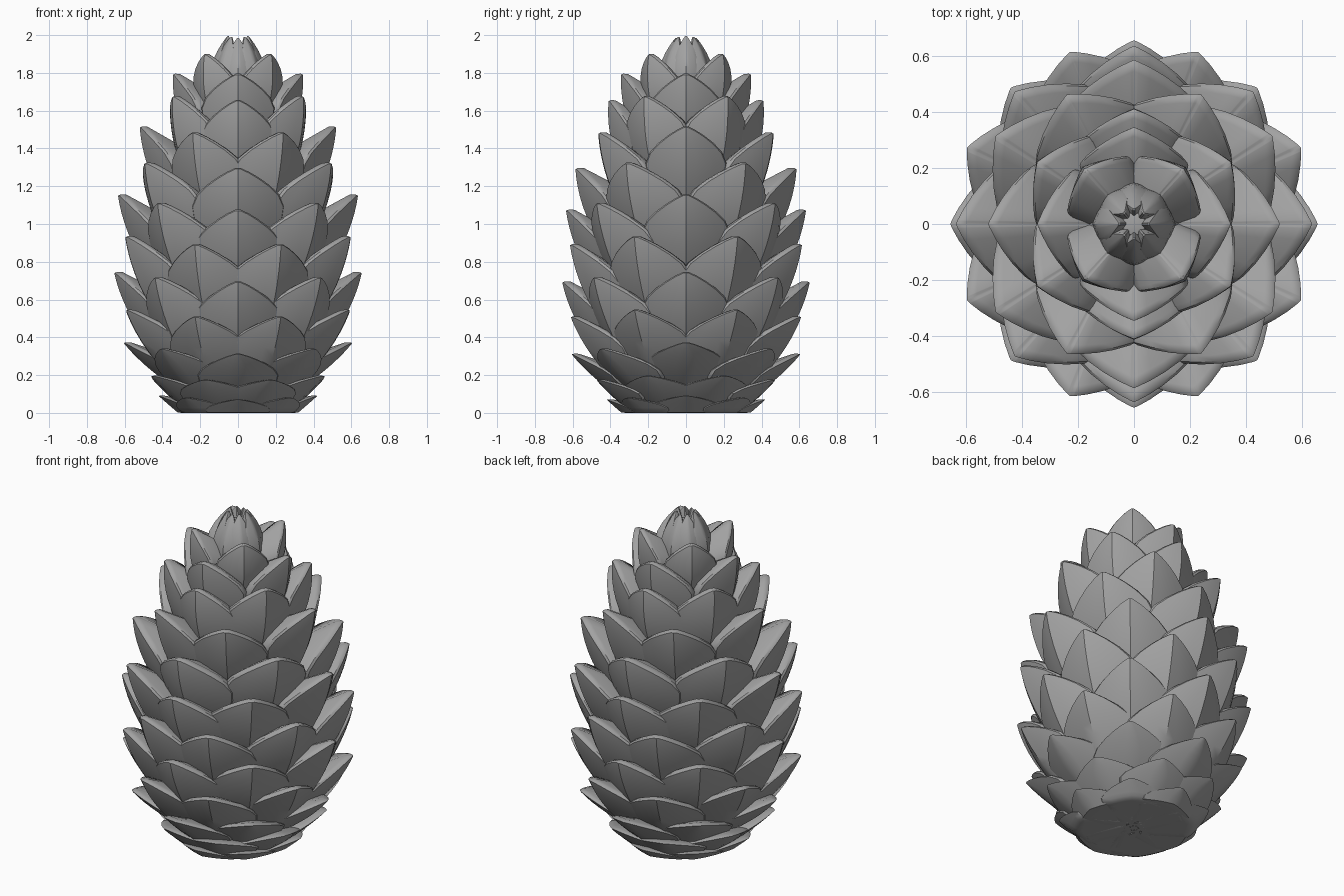
import bpy, bmesh, math
from mathutils import Matrix, Vector

cube = bpy.data.objects.get("Cube")
if cube:
    bpy.data.objects.remove(cube, do_unlink=True)

grey = bpy.data.materials.new("matte_grey")
grey.use_nodes = True
grey.diffuse_color = (0.36, 0.36, 0.36, 1)
grey.node_tree.nodes["Principled BSDF"].inputs["Base Color"].default_value = grey.diffuse_color

# Scale outline: fraction of length down from the tip, fraction of half width
OUTLINE = [(0, .06), (.04, .24), (.1, .45), (.18, .68), (.28, .89), (.4, 1),
           (.52, .96), (.68, .8), (.85, .55), (1, .3)]
COLUMNS = 8


def add_scale(bm, angle, radius, tip_z, half, lean, curve, length, keel):
    """One keeled scale, its inner end buried in the core."""
    size = half / .2
    rows = []
    for t, w in OUTLINE:
        d = t * length
        row = []
        for i in range(COLUMNS + 1):
            v = (2 * i / COLUMNS - 1) * w * half
            u = radius - lean * d - curve * d * d - keel * abs(v) - v * v / size
            row.append(bm.verts.new((u, v, tip_z - d)))
        rows.append(row)
    faces = []
    for a, b in zip(rows, rows[1:]):
        for i in range(COLUMNS):
            faces.append(bm.faces.new((a[i], a[i + 1], b[i + 1], b[i])))
    verts = [v for row in rows for v in row]
    edges = [e for e in {e for f in faces for e in f.edges} if e.is_boundary]
    # Rounded rim, then the top surface sloping in and down to the core
    for du, narrow, dz in ((.012, 1.02, -.006), (.022, .97, .001), (.2, .55, .12)):
        ext = bmesh.ops.extrude_edge_only(bm, edges=edges)["geom"]
        new = [g for g in ext if isinstance(g, bmesh.types.BMVert)]
        edges = [g for g in ext if isinstance(g, bmesh.types.BMEdge)]
        for v in new:
            v.co.x = max(v.co.x - du * size, min(v.co.x, .015))
            v.co.y *= narrow
            v.co.z -= dz * length / .48
        verts += new
    bmesh.ops.holes_fill(bm, edges=edges)
    # Flat cut at the ground, then turn into place
    for v in verts:
        v.co.z = max(v.co.z, 0)
    bmesh.ops.transform(bm, matrix=Matrix.Rotation(angle, 4, "Z"), verts=verts)


def finish(bm, name):
    bmesh.ops.recalc_face_normals(bm, faces=bm.faces)
    mesh = bpy.data.meshes.new(name)
    bm.to_mesh(mesh)
    bm.free()
    mesh.materials.append(grey)
    obj = bpy.data.objects.new(name, mesh)
    bpy.context.collection.objects.link(obj)
    return obj


# count, start angle, drop from side to front, then the scale's own measures:
# tip radius, tip height, half width, lean, curve, length, keel
RINGS = [
    ("bud_scales", 8, 0, .01, .06, 1.99, .065, -.8, 1.8, .4, .3),
    ("crown_scales", 4, 45, .01, .265, 1.9, .15, -.2, 1, .42, .35),
    ("top_scales", 4, 0, 0, .345, 1.79, .19, -.02, .6, .45, .38),
    ("upper_scales_a", 6, 30, .03, .41, 1.68, .19, -.08, .7, .46, .38),
    ("upper_scales_b", 6, 0, .04, .52, 1.51, .21, .08, .6, .48, .4),
    ("upper_scales_c", 6, 30, .04, .585, 1.33, .24, .06, .7, .5, .38),
    ("middle_scales_a", 8, 0, .08, .635, 1.15, .23, .14, .65, .5, .4),
    ("middle_scales_b", 8, 22.5, .06, .655, .94, .23, .16, .65, .5, .38),
    ("middle_scales_c", 8, 0, .05, .655, .74, .23, .22, .7, .48, .38),
    ("lower_scales_a", 8, 22.5, .05, .65, .55, .22, .4, .9, .4, .35),
    ("lower_scales_b", 8, 0, .06, .605, .37, .21, .8, 1.4, .28, .28),
    ("lower_scales_c", 8, 22.5, .03, .5, .2, .2, .9, 1.5, .18, .22),
    ("base_scales", 8, 0, .02, .42, .09, .17, 1.1, .5, .13, .2),
]
parts = []
for name, count, start, drop, radius, tip_z, *shape in RINGS:
    bm = bmesh.new()
    for i in range(count):
        a = math.radians(start + 360 * i / count)
        a += math.radians(3) * math.sin(2 * a)
        add_scale(bm, a, radius, tip_z - drop * math.sin(a) ** 2, *shape)
    parts.append(finish(bm, name))

# Turned core that closes the gaps between scales
CORE = [(0, 0), (.27, 0), (.29, .08), (.35, .22), (.42, .45), (.44, .8), (.41, 1.05),
        (.35, 1.28), (.27, 1.48), (.18, 1.67), (.1, 1.8), (.04, 1.93), (0, 1.94)]
bm = bmesh.new()
points = [bm.verts.new((r, 0, z)) for r, z in CORE]
profile = [bm.edges.new(pair) for pair in zip(points, points[1:])]
bmesh.ops.spin(bm, geom=points + profile, cent=Vector(), axis=(0, 0, 1),
               angle=math.tau, steps=32)
bmesh.ops.remove_doubles(bm, verts=bm.verts, dist=.0005)
parts.append(finish(bm, "core"))

# Smooth shading with sharp rims
bpy.ops.object.select_all(action="DESELECT")
for obj in parts:
    obj.select_set(True)
bpy.context.view_layer.objects.active = parts[-1]
bpy.ops.object.shade_smooth_by_angle(angle=math.radians(35))
